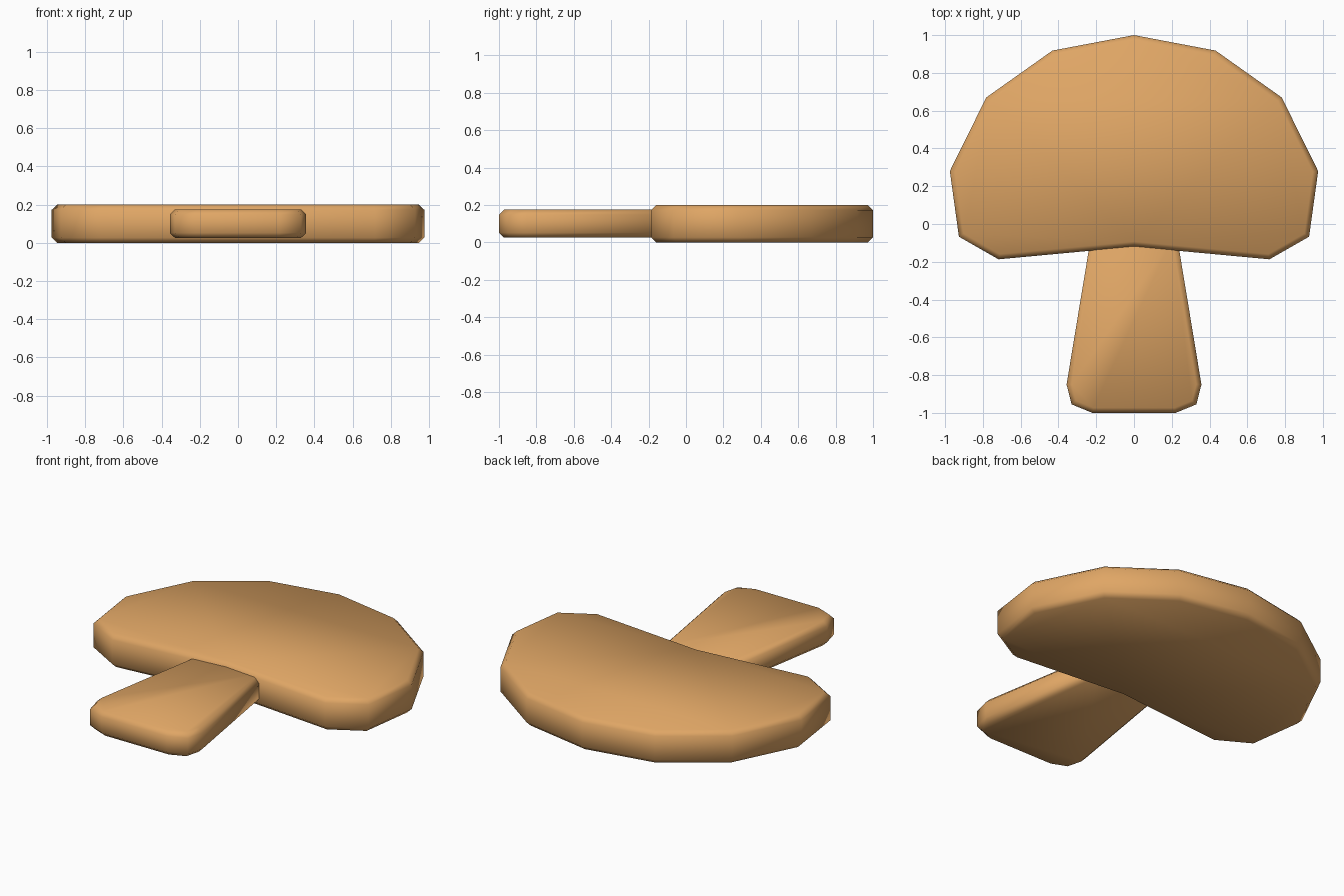
import bpy, bmesh

if "Cube" in bpy.data.objects:
    bpy.data.objects.remove(bpy.data.objects["Cube"])

mat = bpy.data.materials.new("warm tan")
mat.diffuse_color = (0.74, 0.38, 0.13, 1)
mat.use_nodes = True
mat.node_tree.nodes["Principled BSDF"].inputs["Base Color"].default_value = mat.diffuse_color


def slab(name, half, z0, z1, bevel):
    """Extrude a mirrored outline (right half, x >= 0) and chamfer its rims."""
    left = [(-x, y) for x, y in reversed(half) if x > 0]
    outline = half + left
    bm = bmesh.new()
    base = bm.faces.new([bm.verts.new((x, y, z0)) for x, y in outline])
    ext = bmesh.ops.extrude_face_region(bm, geom=[base], use_keep_orig=True)
    top = [v for v in ext["geom"] if isinstance(v, bmesh.types.BMVert)]
    bmesh.ops.translate(bm, verts=top, vec=(0, 0, z1 - z0))
    bmesh.ops.recalc_face_normals(bm, faces=bm.faces)
    rims = [e for e in bm.edges if abs(e.verts[0].co.z - e.verts[1].co.z) < 1e-5]
    bmesh.ops.bevel(bm, geom=rims, offset=bevel, segments=1,
                    profile=0.5, affect='EDGES')
    bmesh.ops.recalc_face_normals(bm, faces=bm.faces)
    for f in bm.faces:
        f.smooth = True
    me = bpy.data.meshes.new(name)
    bm.to_mesh(me)
    bm.free()
    me.materials.append(mat)
    ob = bpy.data.objects.new(name, me)
    bpy.context.collection.objects.link(ob)
    return ob


# Broad faceted cap, listed from the front notch round to the back tip
slab("mushroom_cap",
     [(0, -0.12), (0.717, -0.187), (0.927, -0.067), (0.975, 0.28),
      (0.782, 0.67), (0.432, 0.918), (0, 1.0)], 0.0, 0.2, 0.027)

# Thinner flared stem, its end tucked inside the cap
slab("mushroom_stem",
     [(0.22, -1.0), (0.33, -0.955), (0.357, -0.85), (0.225, -0.05)],
     0.025, 0.175, 0.027)
